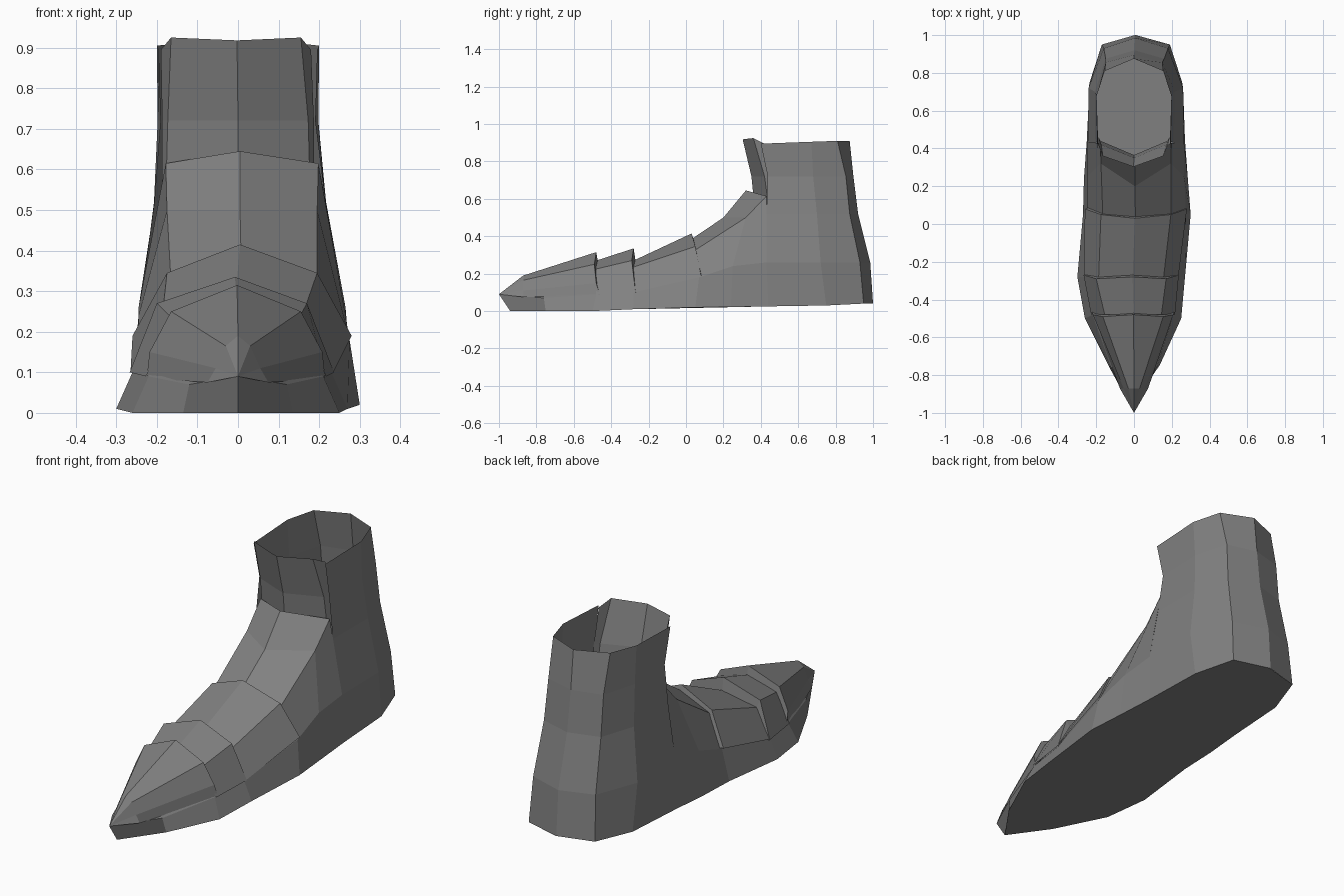
import bpy, bmesh
from mathutils import Vector

steel = bpy.data.materials.new("dark steel grey")
steel.diffuse_color = (0.22, 0.22, 0.22, 1)


def finish(name, bm, inside):
    """Weld, face everything away from an inside point, and make the object."""
    bmesh.ops.remove_doubles(bm, verts=bm.verts, dist=0.0005)
    bm.normal_update()
    out = sum(f.normal.dot(f.calc_center_median() - Vector(inside)) * f.calc_area()
              for f in bm.faces)
    if out < 0:
        bmesh.ops.reverse_faces(bm, faces=bm.faces)
    me = bpy.data.meshes.new(name)
    bm.to_mesh(me)
    bm.free()
    me.materials.append(steel)
    ob = bpy.data.objects.new(name, me)
    bpy.context.collection.objects.link(ob)


def mirror_row(cx, half):
    """Half row of (x, y, z) ending on the centre line -> full row."""
    right = [(cx + x if x else cx * 0.5, y, z) for x, y, z in half]
    left = [(cx - x, y, z) for x, y, z in half[:-1]]
    return right + left[::-1]


def loft(name, rows, inside):
    bm = bmesh.new()
    grid = [[bm.verts.new(p) for p in mirror_row(cx, h)] for cx, h in rows]
    for a, b in zip(grid, grid[1:]):
        for i in range(len(a) - 1):
            bm.faces.new((a[i], a[i + 1], b[i + 1], b[i]))
    bmesh.ops.dissolve_degenerate(bm, dist=0.0005, edges=bm.edges)
    finish(name, bm, inside)


# foot shell: sole edge, side, shoulder, ridge at each station
tip = (0, -1, 0.09)
foot = [
    (0, [(0, -0.94, 0), tip, tip, tip]),
    (0, [(0.135, -0.75, 0), (0.12, -0.76, 0.07), (0.06, -0.75, 0.12), (0, -0.75, 0.16)]),
    (-0.005, [(0.255, -0.5, 0), (0.215, -0.48, 0.09), (0.14, -0.48, 0.18), (0, -0.48, 0.23)]),
    (-0.015, [(0.285, -0.28, 0.01), (0.245, -0.28, 0.1), (0.17, -0.28, 0.2), (0, -0.28, 0.25)]),
    (0.015, [(0.285, 0.05, 0.02), (0.26, 0.07, 0.18), (0.18, 0.04, 0.32), (0, 0.03, 0.385)]),
    (0.01, [(0.275, 0.24, 0.022), (0.255, 0.25, 0.24), (0.185, 0.32, 0.5), (0, 0.2, 0.5)]),
    (0.01, [(0.26, 0.44, 0.025), (0.255, 0.43, 0.26), (0.188, 0.43, 0.615), (0, 0.32, 0.645)]),
]
loft("foot_shell", foot, (0, 0, 0.05))

# overlapping plates, each with a small lip at the back
loft("toe_cap", [
    (0, [tip] * 4),
    (0, [(0.075, -0.87, 0.075), (0.055, -0.87, 0.11), (0.03, -0.87, 0.165), (0, -0.87, 0.19)]),
    (-0.005, [(0.22, -0.46, 0.085), (0.213, -0.48, 0.15), (0.16, -0.49, 0.25), (0, -0.48, 0.315)]),
    (-0.005, [(0.205, -0.46, 0.085), (0.195, -0.475, 0.14), (0.14, -0.48, 0.21), (0, -0.47, 0.26)]),
], (0, -0.55, 0.05))
loft("middle_plate", [
    (-0.005, [(0.222, -0.48, 0.09), (0.15, -0.48, 0.225), (0, -0.48, 0.27)]),
    (-0.015, [(0.252, -0.27, 0.1), (0.185, -0.29, 0.27), (0, -0.28, 0.335)]),
    (-0.015, [(0.24, -0.265, 0.1), (0.17, -0.28, 0.23), (0, -0.27, 0.27)]),
], (0, -0.38, 0.05))
loft("rear_plate", [
    (-0.015, [(0.25, -0.28, 0.1), (0.172, -0.28, 0.235), (0, -0.28, 0.27)]),
    (0.01, [(0.27, 0.08, 0.19), (0.185, 0.05, 0.345), (0, 0.03, 0.415)]),
    (0.012, [(0.255, 0.085, 0.19), (0.178, 0.055, 0.32), (0, 0.04, 0.385)]),
], (0, -0.1, 0.05))

# ankle shaft: front edge, side, back corner, back, ring by ring upward
shaft = [
    (0.01, [(0.26, 0.44, 0.025), (0.245, 0.75, 0.03), (0.18, 0.95, 0.04), (0, 1, 0.04)]),
    (0.01, [(0.255, 0.43, 0.26), (0.25, 0.72, 0.26), (0.17, 0.93, 0.26), (0, 0.985, 0.26)]),
    (0.005, [(0.21, 0.43, 0.52), (0.212, 0.7, 0.52), (0.155, 0.875, 0.52), (0, 0.92, 0.52)]),
    (0, [(0.19, 0.437, 0.72), (0.198, 0.68, 0.72), (0.15, 0.855, 0.72), (0, 0.895, 0.72)]),
    (0, [(0.195, 0.4, 0.895), (0.2, 0.67, 0.905), (0.155, 0.81, 0.91), (0, 0.875, 0.91)]),
]
loft("ankle_shaft", shaft, (0, 0.6, 0.4))

# ridged guard closing the front of the ankle
loft("ankle_guard", [
    (0, [(0.187, 0.46, 0.57), (0.177, 0.44, 0.57), (0, 0.365, 0.57)]),
    (0, [(0.187, 0.45, 0.72), (0.173, 0.42, 0.72), (0, 0.35, 0.72)]),
    (-0.005, [(0.185, 0.42, 0.895), (0.16, 0.36, 0.925), (0, 0.303, 0.918)]),
], (0, 0.6, 0.7))

# flat sole from the bottom edges of foot and shaft
outline = [(cx + h[0][0], *h[0][1:]) for cx, h in foot]
outline += [(0.01 + x, y, z) for x, y, z in shaft[0][1][1:]]
left = [(cx - h[0][0], *h[0][1:]) for cx, h in foot[1:]]
left += [(0.01 - x, y, z) for x, y, z in shaft[0][1][1:-1]]
bm = bmesh.new()
bm.faces.new([bm.verts.new(p) for p in outline + left[::-1]])
finish("sole", bm, (0, 0, 0.5))
